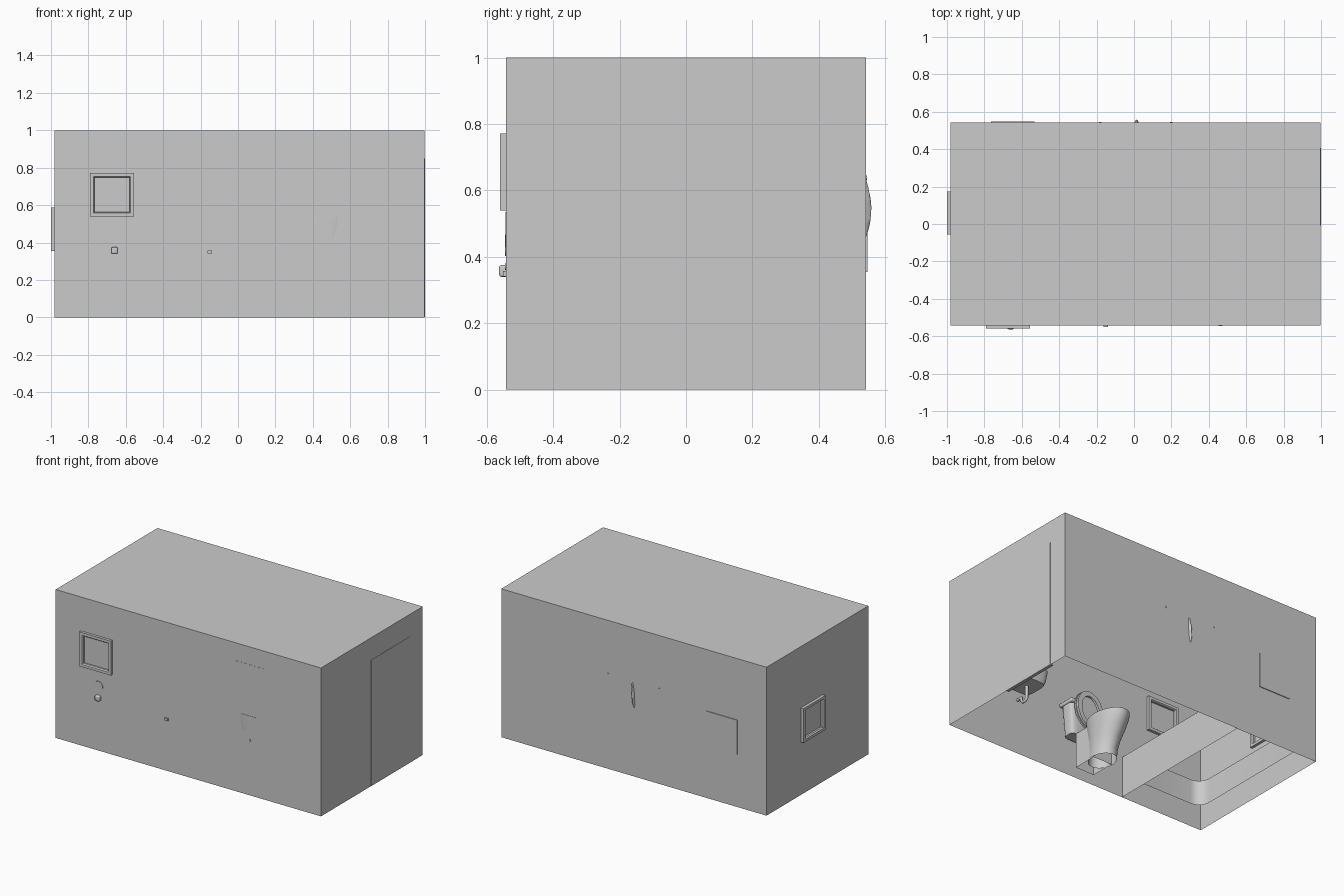
import bpy, bmesh
from math import cos, sin, pi, exp, copysign

if "Cube" in bpy.data.objects:
    bpy.data.objects.remove(bpy.data.objects["Cube"])


def finish(name, bm, smooth=False):
    me = bpy.data.meshes.new(name)
    bm.to_mesh(me)
    bm.free()
    ob = bpy.data.objects.new(name, me)
    bpy.context.collection.objects.link(ob)
    if smooth:
        bpy.ops.object.select_all(action='DESELECT')
        ob.select_set(True)
        bpy.context.view_layer.objects.active = ob
        bpy.ops.object.shade_smooth_by_angle()
    return ob


def box(name, lo, hi, bevel=0, open_bottom=False):
    bm = bmesh.new()
    bmesh.ops.create_cube(bm, size=1)
    for v in bm.verts:
        v.co = [lo[i] + (v.co[i] + 0.5) * (hi[i] - lo[i]) for i in range(3)]
    if bevel:
        bmesh.ops.bevel(bm, geom=bm.edges[:], offset=bevel, segments=3, affect='EDGES', profile=0.5)
    if open_bottom:
        bmesh.ops.delete(bm, geom=[f for f in bm.faces if f.normal.z < -0.9], context='FACES_ONLY')
    return finish(name, bm, bevel > 0)


def oval(z, cx, cy, a, b, p=1.0, n=40):
    """Superellipse ring; p below 1 squares the corners."""
    def q(t):
        return copysign(abs(t) ** p, t)
    return [(cx + a * q(cos(2 * pi * i / n)), cy + b * q(sin(2 * pi * i / n)), z) for i in range(n)]


def loft(name, rings, cap_start=False, cap_end=False, closed=False):
    bm = bmesh.new()
    loops = [[bm.verts.new(c) for c in r] for r in rings]
    pairs = list(zip(loops, loops[1:]))
    if closed:
        pairs.append((loops[-1], loops[0]))
    for A, B in pairs:
        for i in range(len(A)):
            j = (i + 1) % len(A)
            bm.faces.new((A[i], A[j], B[j], B[i]))
    if cap_start:
        bm.faces.new(loops[0][::-1])
    if cap_end:
        bm.faces.new(loops[-1])
    bmesh.ops.recalc_face_normals(bm, faces=bm.faces[:])
    return finish(name, bm, True)


def tube(name, pts, r):
    cu = bpy.data.curves.new(name, 'CURVE')
    cu.dimensions = '3D'
    cu.bevel_depth, cu.bevel_resolution, cu.use_fill_caps = r, 4, True
    sp = cu.splines.new('POLY')
    sp.points.add(len(pts) - 1)
    for p, c in zip(sp.points, pts):
        p.co = (*c, 1)
    ob = bpy.data.objects.new(name, cu)
    bpy.context.collection.objects.link(ob)
    return ob


def frame(name, axis, lo, hi, d0, d1):
    """Square window frame around a wall; axis 0 faces x, axis 1 faces y."""
    def ring(inset, d):
        a, b = lo[0] + inset, hi[0] - inset
        c, e = lo[1] + inset, hi[1] - inset
        pts = [(a, c), (b, c), (b, e), (a, e)]
        return [(d, u, z) if axis == 0 else (u, d, z) for u, z in pts]
    step = (d1 - d0) * 0.2
    loft(name, [ring(0, d0), ring(0, d1), ring(0.018, d1), ring(0.024, d1 - step),
                ring(0.024, d0 + step), ring(0.018, d0)], closed=True)


X0, X1, Y = -0.98, 0.998, 0.542

# Room shell without a floor, and the door
box("room_walls", (X0, -Y, 0), (X1, Y, 1), open_bottom=True)
box("door", (0.978, -0.008, 0.001), (1.0, 0.405, 0.85))
tube("door_knob", [(0.985, 0.04, 0.42), (0.945, 0.04, 0.42)], 0.016)

# Windows
frame("front_window", 1, (-0.79, 0.54), (-0.556, 0.772), -0.56, -0.522)
frame("left_window", 0, (-0.057, 0.355), (0.175, 0.587), -1.0, -0.962)
box("back_window_panel", (-0.765, 0.535, 0.355), (-0.532, 0.547, 0.587))
frame("back_window", 1, (-0.765, 0.355), (-0.532, 0.587), 0.51, 0.545)

# Bath: deck with a rounded opening, sides, and inner wall
bm = bmesh.new()
bx0, bx1, by, top = -0.975, -0.36, 0.538, 0.278
outer = [bm.verts.new(c) for c in
         [(bx0, -by, top), (bx1, -by, top), (bx1, by, top), (bx0, by, top)]]
floor = [bm.verts.new((v.co.x, v.co.y, 0)) for v in outer]
inner = []
for k, (sx, sy) in enumerate([(1, 1), (-1, 1), (-1, -1), (1, -1)]):
    for i in range(9):
        t = (k + i / 8) * pi / 2
        inner.append(bm.verts.new((-0.667 + sx * 0.18 + 0.08 * cos(t), sy * 0.40 + 0.08 * sin(t), top)))
low = [bm.verts.new((v.co.x, v.co.y, 0.11)) for v in inner]
edges = []
for A, B in ((outer, floor), (inner, low)):
    for i in range(len(A)):
        j = (i + 1) % len(A)
        bm.faces.new((A[i], B[i], B[j], A[j]))
        edges.append(bm.edges.get((A[i], A[j])))
bmesh.ops.triangle_fill(bm, edges=edges, use_beauty=True)
bmesh.ops.recalc_face_normals(bm, faces=bm.faces[:])
finish("bathtub", bm, True)
box("bath_spout", (-0.677, -0.563, 0.34), (-0.643, -0.47, 0.375), 0.006)
tube("bath_tap", [(-0.66, -0.545, 0.435), (-0.66, -0.50, 0.435)], 0.033)

# Toilet
tx = 0.013
loft("toilet_bowl", [oval(0, tx, -0.28, 0.078, 0.10), oval(0.05, tx, -0.275, 0.076, 0.10),
                     oval(0.12, tx, -0.26, 0.082, 0.115), oval(0.19, tx, -0.24, 0.096, 0.14),
                     oval(0.24, tx, -0.23, 0.103, 0.158), oval(0.27, tx, -0.23, 0.106, 0.162),
                     oval(0.27, tx, -0.23, 0.08, 0.13), oval(0.20, tx, -0.24, 0.06, 0.09),
                     oval(0.14, tx, -0.25, 0.03, 0.04)], cap_end=True)
box("toilet_base", (tx - 0.07, -0.446, 0), (tx + 0.07, -0.28, 0.235), open_bottom=True)
loft("toilet_tank", [oval(z, tx, -0.485, a, b, 0.45) for z, a, b in
                     ((0.235, 0.10, 0.045), (0.44, 0.115, 0.053))], True, True)
box("tank_lid", (tx - 0.122, -0.54, 0.44), (tx + 0.122, -0.425, 0.465), 0.006)


def upright(y, a, b):
    return [(x, y + 0.1 * (0.40 - z), z) for x, z, _ in oval(0, tx, 0.40, a, b)]


loft("raised_seat", [upright(-0.388, 0.10, 0.135), upright(-0.388, 0.068, 0.10),
                     upright(-0.403, 0.068, 0.10), upright(-0.403, 0.10, 0.135)], closed=True)
loft("raised_cover", [upright(-0.408, 0.103, 0.138), upright(-0.42, 0.103, 0.138)], True, True)
box("paper_holder", (-0.163, -0.552, 0.341), (-0.139, -0.50, 0.357))

# Sink, tap, drain and mirror
sx, sy = 0.463, -0.455
loft("sink", [oval(0.43, sx, sy, 0.085, 0.089, 0.5), oval(0.46, sx, sy, 0.10, 0.089, 0.45),
              oval(0.535, sx, sy, 0.114, 0.089, 0.4), oval(0.535, sx, sy + 0.012, 0.095, 0.065, 0.5),
              oval(0.47, sx, sy + 0.012, 0.075, 0.05, 0.6)], True, True)
tube("sink_drain", [(sx, sy, 0.44), (sx, sy, 0.35), (sx, sy - 0.015, 0.335), (sx, sy - 0.035, 0.335),
                    (sx, sy - 0.05, 0.35), (sx, sy - 0.05, 0.37), (sx, -0.545, 0.37)], 0.01)
tube("sink_tap", [(sx, -0.525, 0.53), (sx, -0.525, 0.585), (sx, -0.515, 0.595), (sx, -0.465, 0.59)], 0.008)
box("mirror", (0.352, -0.543, 0.62), (0.575, -0.53, 0.88))

# Towel rail and folded towel pressing through the back wall
tube("towel_rail", [(-0.19, 0.50, 0.638), (0.20, 0.50, 0.638)], 0.008)
for i, x in enumerate((-0.18, 0.20)):
    tube(f"rail_mount_{i}", [(x, 0.50, 0.638), (x, 0.545, 0.638)], 0.007)
bm = bmesh.new()
NU, NV = 48, 24
rows = []
for j in range(NV + 1):
    t = j / NV * 2 - 1
    row = []
    for i in range(NU + 1):
        x = -0.12 + 0.24 * i / NU
        s = abs(t)
        z = 0.67 - 0.25 * s
        bulge = sin(pi * min(1, s * 0.8 + 0.12)) * exp(-(x / 0.055) ** 2)
        if t > 0:
            y = 0.515 + 0.047 * bulge * cos(2 * pi * (x - 0.025 + 0.02 * s) / 0.07)
        else:
            y = 0.515 - 0.03 * min(1, s * 6) + 0.012 * s * cos(2 * pi * x / 0.07)
        row.append(bm.verts.new((x, y, z)))
    rows.append(row)
for A, B in zip(rows, rows[1:]):
    for i in range(NU):
        bm.faces.new((A[i], A[i + 1], B[i + 1], B[i]))
finish("towel", bm, True)
